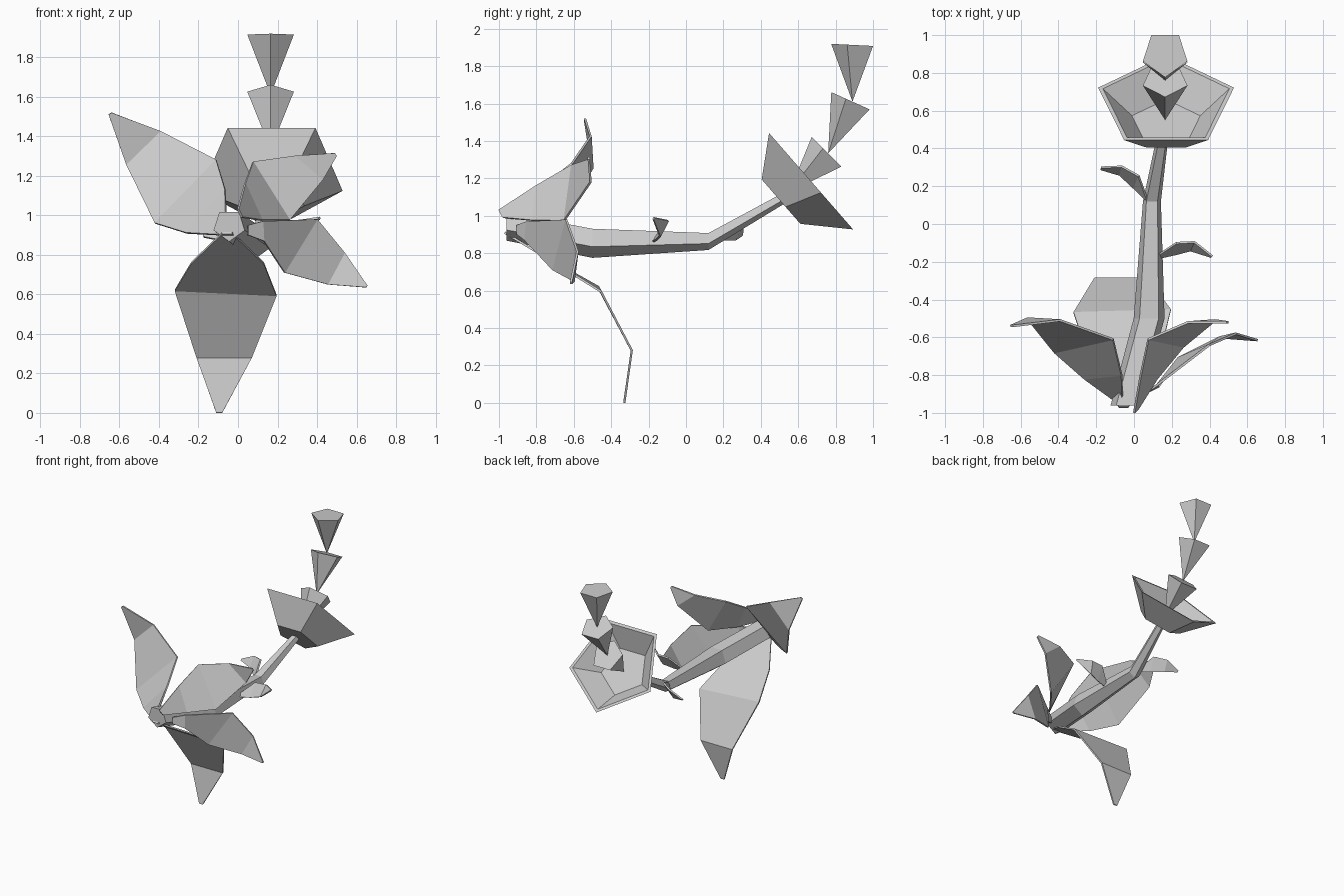
import bpy
import bmesh
import math
from mathutils import Vector

default_cube = bpy.data.objects.get("Cube")
if default_cube:
    bpy.data.objects.remove(default_cube, do_unlink=True)

# One plain colour for the whole plant
grey = bpy.data.materials.new("plain_grey")
grey.use_nodes = True
colour = (0.6, 0.6, 0.6, 1)
grey.diffuse_color = colour
grey.node_tree.nodes["Principled BSDF"].inputs["Base Color"].default_value = colour

SIDES = 5


def finish(name, bm):
    """Clean the mesh and link it as a flat-shaded object."""
    bmesh.ops.remove_doubles(bm, verts=bm.verts, dist=0.0005)
    bmesh.ops.recalc_face_normals(bm, faces=bm.faces)
    mesh = bpy.data.meshes.new(name)
    bm.to_mesh(mesh)
    bm.free()
    mesh.materials.append(grey)
    obj = bpy.data.objects.new(name, mesh)
    bpy.context.scene.collection.objects.link(obj)
    return obj


def loft(name, sections):
    """Join five-sided sections (centre, corner direction, radius) and cap both ends."""
    bm = bmesh.new()
    rings = []
    for centre, corner, radius in sections:
        corner = Vector(corner).normalized()
        ring = []
        for k in range(SIDES):
            angle = math.tau * k / SIDES
            offset = corner * math.cos(angle) + Vector((1, 0, 0)) * math.sin(angle)
            ring.append(bm.verts.new(Vector(centre) + offset * radius))
        rings.append(ring)
    for lower, upper in zip(rings, rings[1:]):
        for k in range(SIDES):
            n = (k + 1) % SIDES
            bm.faces.new((lower[k], lower[n], upper[n], upper[k]))
    bm.faces.new(rings[0])
    bm.faces.new(rings[-1])
    return finish(name, bm)


def leaf(name, first_edge, second_edge, thickness=0.012):
    """Span a folded blade between its two edges, then thicken it."""
    bm = bmesh.new()
    a = [bm.verts.new(p) for p in first_edge]
    b = [bm.verts.new(p) for p in second_edge]
    for i in range(len(a) - 1):
        bm.faces.new((a[i], b[i], b[i + 1], a[i + 1]))
    obj = finish(name, bm)
    solid = obj.modifiers.new("thickness", "SOLIDIFY")
    solid.thickness = thickness
    solid.offset = 0
    return obj


# Stem: thick at the cut end, narrowing to the flower
down = (0, 0, -1)
loft("stem", [
    ((-0.045, -0.96, 0.95), down, 0.083),
    ((0.08, -0.5, 0.861), down, 0.086),
    ((0.095, 0.12, 0.867), down, 0.05),
    ((0.16, 0.51, 1.09), (0, 0.5, -0.85), 0.03),
])

# Flower cup: hollow tapered shell, tilted towards the back
tilt = Vector((0, 0.657, -0.754))
axis = Vector((0, 0.754, 0.657))
cup_base = Vector((0.17, 0.497, 1.088))
cup_rim = Vector((0.17, 0.645, 1.212))
loft("flower_cup", [
    (cup_base, tilt, 0.174),
    (cup_rim, tilt, 0.378),
    (cup_rim, tilt, 0.352),
    (cup_base + axis * 0.05, tilt, 0.19),
])

# Pistil: three upturned pyramids stacked in a curve
joints = [(0.165, 0.55, 1.125), (0.165, 0.76, 1.334),
          (0.165, 0.89, 1.61), (0.165, 0.9, 1.913)]
facings = [(0, -1, 1), (0, -0.91, 0.41), (0, -1, 0.05)]
for i, facing in enumerate(facings):
    loft(f"pistil_segment_{i + 1}",
         [(joints[i], facing, 0), (joints[i + 1], facing, 0.124)])

# Hanging front leaf
leaf("hanging_leaf",
     [(-0.08, -0.97, 0.91), (-0.236, -0.72, 0.76), (-0.32, -0.47, 0.62),
      (-0.21, -0.29, 0.28), (-0.11, -0.33, 0)],
     [(-0.03, -0.97, 0.91), (0.13, -0.72, 0.76), (0.195, -0.455, 0.595),
      (0.07, -0.29, 0.28), (-0.08, -0.33, 0)])

# Tall raised leaf on the right side
leaf("right_raised_leaf",
     [(-0.08, -0.95, 0.9), (-0.26, -0.82, 0.91), (-0.42, -0.68, 0.96),
      (-0.565, -0.5, 1.255), (-0.655, -0.54, 1.51)],
     [(-0.06, -0.94, 0.98), (-0.065, -0.8, 1.13), (-0.11, -0.61, 1.28),
      (-0.39, -0.51, 1.425), (-0.64, -0.54, 1.52)])

# Broad raised leaf on the left side
leaf("left_raised_leaf",
     [(0, -1, 1.03), (0.035, -0.8, 1.16), (0.075, -0.61, 1.27),
      (0.285, -0.52, 1.3), (0.49, -0.52, 1.315)],
     [(0.02, -0.98, 0.99), (0.12, -0.82, 0.975), (0.26, -0.65, 0.975),
      (0.43, -0.51, 1.18), (0.5, -0.52, 1.3)])

# Drooping leaf on the left side
leaf("left_drooping_leaf",
     [(0.05, -0.9, 0.95), (0.125, -0.85, 0.97), (0.4, -0.64, 0.98),
      (0.54, -0.58, 0.81), (0.655, -0.615, 0.645)],
     [(0.05, -0.9, 0.9), (0.13, -0.86, 0.87), (0.235, -0.71, 0.71),
      (0.455, -0.6, 0.65), (0.65, -0.615, 0.635)])

# Two small stem leaves
leaf("small_right_leaf",
     [(0.07, 0.13, 0.9), (0.025, 0.255, 0.965), (-0.065, 0.305, 0.95), (-0.175, 0.3, 0.9)],
     [(0.06, 0.13, 0.88), (0, 0.19, 0.87), (-0.075, 0.26, 0.87), (-0.175, 0.29, 0.89)])
leaf("small_left_leaf",
     [(0.12, -0.17, 0.87), (0.225, -0.1, 0.97), (0.32, -0.095, 0.975), (0.415, -0.17, 0.99)],
     [(0.13, -0.18, 0.86), (0.22, -0.16, 0.87), (0.3, -0.14, 0.89), (0.41, -0.175, 0.98)])
